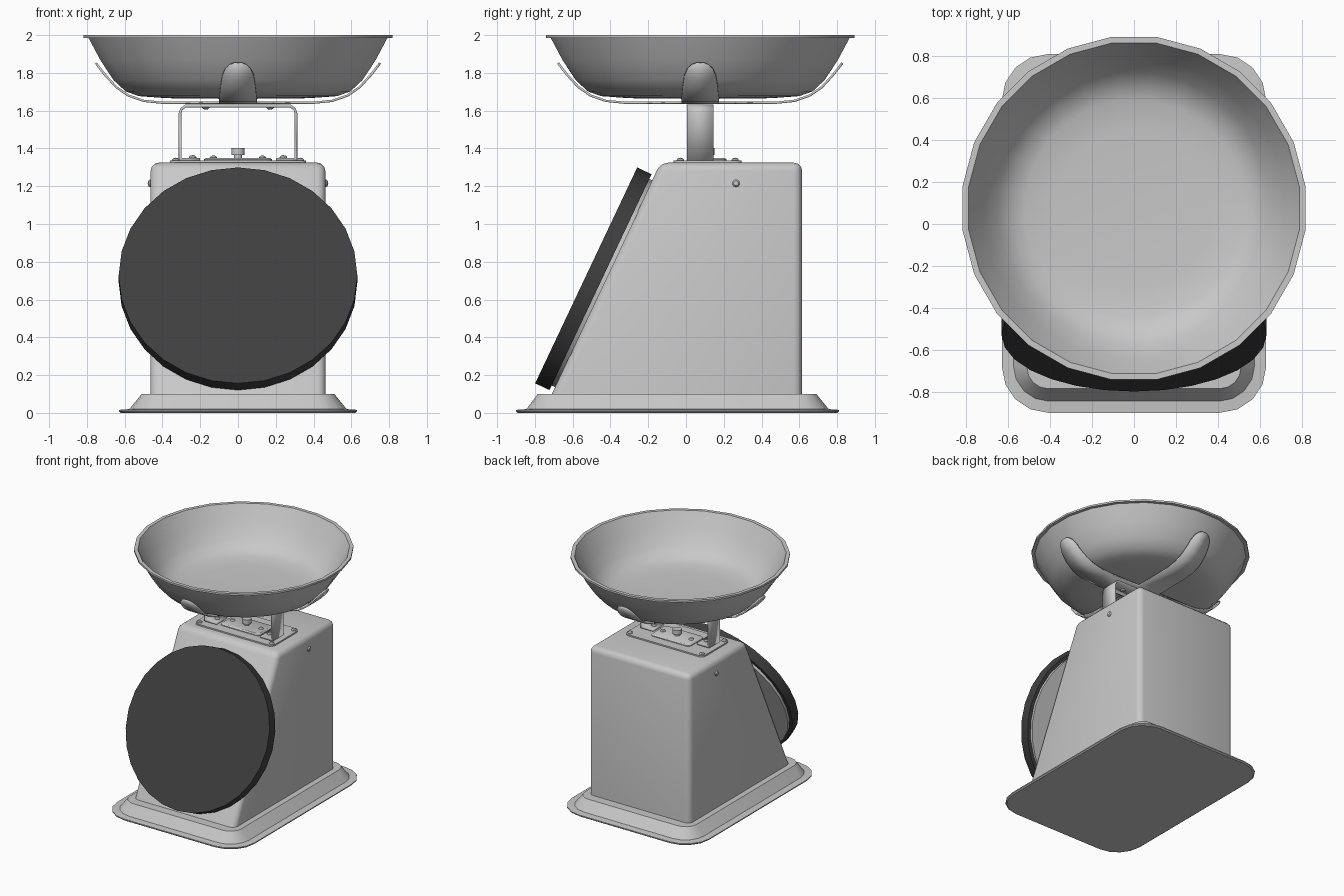
import bpy, bmesh
from math import pi, radians, sin, cos
from mathutils import Matrix, Vector

if "Cube" in bpy.data.objects:
    bpy.data.objects.remove(bpy.data.objects["Cube"])


def material(name, value):
    m = bpy.data.materials.new(name)
    m.use_nodes = True
    colour = (value, value, value, 1)
    m.diffuse_color = colour
    m.node_tree.nodes["Principled BSDF"].inputs["Base Color"].default_value = colour
    return m


GREY = material("grey metal", 0.58)
BLACK = material("black dial", 0.05)
CY = 0.075      # depth position of the bowl and its carrier


def finish(name, bm, mat, loc=(0, 0, 0), rot=(0, 0, 0), angle=35, recalc=True):
    if recalc:
        bmesh.ops.recalc_face_normals(bm, faces=bm.faces[:])
    me = bpy.data.meshes.new(name)
    bm.to_mesh(me)
    bm.free()
    me.materials.append(mat)
    for p in me.polygons:
        p.use_smooth = True
    me.set_sharp_from_angle(angle=radians(angle))
    ob = bpy.data.objects.new(name, me)
    ob.location, ob.rotation_euler = loc, rot
    bpy.context.collection.objects.link(ob)
    return ob


def lathe(name, profile, sides, mat, loc=(0, 0, 0), rot=(0, 0, 0), angle=35):
    """Turn (radius, height) points around the z axis."""
    bm = bmesh.new()
    vs = [bm.verts.new((r, 0, z)) for r, z in profile]
    es = [bm.edges.new(pair) for pair in zip(vs, vs[1:])]
    bmesh.ops.spin(bm, geom=vs + es, cent=(0, 0, 0), axis=(0, 0, 1),
                   angle=2 * pi, steps=sides)
    bmesh.ops.remove_doubles(bm, verts=bm.verts[:], dist=0.0005)
    return finish(name, bm, mat, loc, rot, angle)


def stack(name, levels, mat, seg=4, angle=35):
    """Skin rounded rectangles (half width, front y, back y, corner, z)."""
    bm = bmesh.new()
    rings = []
    for hx, y0, y1, r, z in levels:
        ring = []
        corners = ((hx - r, y1 - r), (r - hx, y1 - r), (r - hx, y0 + r), (hx - r, y0 + r))
        for q, (cx, cy) in enumerate(corners):
            for i in range(seg + 1):
                a = (q + i / seg) * pi / 2
                ring.append(bm.verts.new((cx + r * cos(a), cy + r * sin(a), z)))
        rings.append(ring)
    n = len(rings[0])
    for a, b in zip(rings, rings[1:]):
        for i in range(n):
            j = (i + 1) % n
            bm.faces.new((a[i], a[j], b[j], b[i]))
    bm.faces.new(rings[0])
    bm.faces.new(rings[-1])
    return finish(name, bm, mat, angle=angle)


def ribbon(bm, stations, turn=0):
    """Flat strip along (x, z, half width) stations, turned around z."""
    m = Matrix.Rotation(turn, 3, 'Z')
    pairs = [[bm.verts.new(m @ Vector((x, s * w, z))) for s in (-1, 1)]
             for x, z, w in stations]
    for (a, b), (c, d) in zip(pairs, pairs[1:]):
        bm.faces.new((a, c, d, b))


def thicken(ob, t):
    mod = ob.modifiers.new("thickness", 'SOLIDIFY')
    mod.thickness, mod.offset, mod.use_even_offset = t, 0, True


# Base tray with a flared flange
stack("base", [(0.62, -0.89, 0.80, 0.21, 0), (0.63, -0.90, 0.81, 0.22, 0.008),
               (0.63, -0.90, 0.81, 0.22, 0.016), (0.575, -0.845, 0.755, 0.17, 0.02),
               (0.51, -0.785, 0.69, 0.10, 0.1)], GREY, angle=30)

# Housing: wedge profile across the width, all edges rounded except the bottom
bm = bmesh.new()
wedge = [(-0.715, 0.09), (0.615, 0.09), (0.615, 1.325), (-0.135, 1.325)]
face = bm.faces.new([bm.verts.new((-0.463, y, z)) for y, z in wedge])
out = bmesh.ops.extrude_face_region(bm, geom=[face])
bmesh.ops.translate(bm, vec=(0.926, 0, 0),
                    verts=[g for g in out["geom"] if isinstance(g, bmesh.types.BMVert)])
edges = [e for e in bm.edges if max(v.co.z for v in e.verts) > 0.2]
bmesh.ops.recalc_face_normals(bm, faces=bm.faces[:])
bmesh.ops.bevel(bm, geom=edges, offset=0.045, segments=3, profile=0.5, affect='EDGES')
finish("housing", bm, GREY, angle=40)

# Tilted dial and its backing plate
tilt = (radians(64.7), 0, 0)
dial_at = (0, -0.4525, 0.692)
lathe("dial", [(0, 0), (0.632, 0), (0.632, 0.084), (0, 0.084)], 28, BLACK,
      dial_at, (tilt[0], 0, 0))
lathe("dial_backing", [(0, -0.022), (0.605, -0.022), (0.605, 0.004), (0, 0.004)], 28,
      GREY, dial_at, tilt)

# Mounting plates on top of the housing
PY = 0.115
stack("mounting_plate", [(0.36, PY - 0.18, PY + 0.18, 0.04, z) for z in (1.32, 1.336)], GREY)
stack("raised_plate", [(0.18, PY - 0.10, PY + 0.10, 0.03, 1.33),
                       (0.18, PY - 0.10, PY + 0.10, 0.03, 1.342),
                       (0.17, PY - 0.09, PY + 0.09, 0.025, 1.35)], GREY)

# Adjusting knob
lathe("knob", [(0, 1.34), (0.022, 1.34), (0.022, 1.365), (0.035, 1.365),
               (0.035, 1.402), (0, 1.402)], 16, GREY, (0, PY, 0))

# Screws and rivets
DOME = [(0.02, -0.004), (0.02, 0.004), (0.013, 0.012), (0, 0.015)]
for side, label in ((-1, "right"), (1, "left")):
    for y, end in ((PY - 0.145, "front"), (PY + 0.145, "back")):
        lathe(f"plate_screw_{end}_{label}", DOME, 10, GREY, (side * 0.33, y, 1.336))
    lathe(f"raised_screw_{label}", DOME, 10, GREY, (side * 0.13, PY, 1.348))
    lathe(f"foot_screw_{label}", DOME, 10, GREY, (side * 0.24, CY, 1.35))
    lathe(f"carrier_rivet_{label}", DOME, 10, GREY, (side * 0.17, CY, 1.62), (pi, 0, 0))
    lathe(f"side_rivet_{label}", DOME, 10, GREY, (side * 0.463, 0.265, 1.215),
          (0, side * pi / 2, 0))

# Arched support bracket with inward feet
half = [(0.20, 1.343), (0.307, 1.343), (0.307, 1.585), (0.300, 1.608), (0.277, 1.625)]
path = [(-x, z, 0.07) for x, z in half] + [(x, z, 0.07) for x, z in reversed(half)]
bm = bmesh.new()
ribbon(bm, path)
bracket = finish("support_bracket", bm, GREY, (0, CY, 0), angle=40)
thicken(bracket, 0.014)

# Cross-shaped carrier with four upturned tongues
arm = [(0.1, 1.642, 0.1), (0.4, 1.642, 0.1), (0.5, 1.652, 0.1), (0.58, 1.68, 0.098),
       (0.645, 1.725, 0.093), (0.70, 1.785, 0.084), (0.728, 1.82, 0.068),
       (0.745, 1.842, 0.045), (0.752, 1.852, 0.018)]
bm = bmesh.new()
for k in range(4):
    ribbon(bm, arm, k * pi / 2)
ribbon(bm, [(-0.1, 1.642, 0.1), (0.1, 1.642, 0.1)])
bmesh.ops.remove_doubles(bm, verts=bm.verts[:], dist=0.001)
carrier = finish("bowl_carrier", bm, GREY, (0, CY, 0), angle=40)
thicken(carrier, 0.012)

# Weighing bowl with a flat rolled rim
lathe("bowl", [(0, 1.662), (0.38, 1.666), (0.53, 1.677), (0.60, 1.702), (0.665, 1.762),
               (0.735, 1.868), (0.798, 1.985), (0.824, 1.985), (0.824, 2.0), (0.795, 2.0),
               (0.722, 1.868), (0.652, 1.768), (0.59, 1.713), (0.52, 1.689),
               (0.38, 1.678), (0, 1.674)], 24, GREY, (0, CY, 0), (0, 0, pi / 24))
